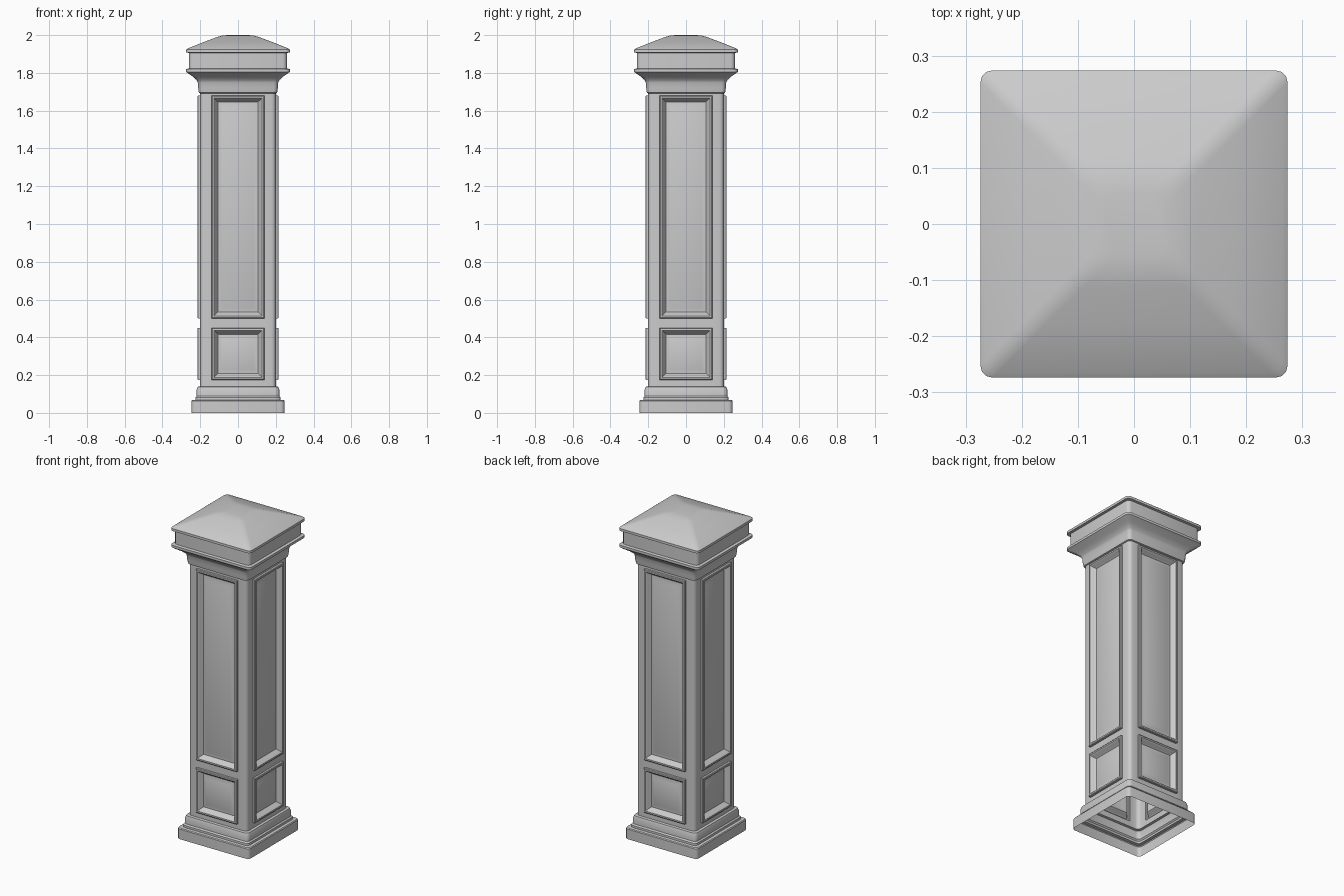
import bpy, bmesh, math
from mathutils import Matrix, Vector

if "Cube" in bpy.data.objects:
    bpy.data.objects.remove(bpy.data.objects["Cube"])

HALF = 0.20      # shaft half width
RAD = 0.022      # corner radius
PANELS = [(0.175, 0.45), (0.50, 1.68)]
PANEL_HW = 0.14


def finish(name, bm, angle=35, normals=True):
    bmesh.ops.remove_doubles(bm, verts=bm.verts, dist=1e-5)
    if normals:
        bmesh.ops.recalc_face_normals(bm, faces=bm.faces)
    me = bpy.data.meshes.new(name)
    bm.to_mesh(me)
    bm.free()
    ob = bpy.data.objects.new(name, me)
    bpy.context.collection.objects.link(ob)
    bpy.ops.object.select_all(action='DESELECT')
    ob.select_set(True)
    bpy.context.view_layer.objects.active = ob
    bpy.ops.object.shade_smooth_by_angle(angle=math.radians(angle))
    return ob


def rounded_ring(bm, h, z, r=RAD, seg=3):
    verts = []
    for q in range(4):
        c = Vector((h - r, h - r, z))
        for i in range(seg + 1):
            a = math.pi / 2 * i / seg
            p = c + Vector((r * math.cos(a), r * math.sin(a), 0))
            verts.append(bm.verts.new(Matrix.Rotation(q * math.pi / 2, 3, 'Z') @ p))
    return verts


def bridge(bm, a, b):
    n = len(a)
    for i in range(n):
        j = (i + 1) % n
        bm.faces.new((a[i], a[j], b[j], b[i]))


def square_loft(name, profile, close_top=False):
    bm = bmesh.new()
    rings = [rounded_ring(bm, h, z) for h, z in profile]
    for a, b in zip(rings, rings[1:]):
        bridge(bm, a, b)
    if close_top:
        bm.faces.new(rings[-1])
    return finish(name, bm)


# stepped plinth, open underneath
square_loft("base_plinth", [
    (0.247, 0), (0.247, 0.062), (0.243, 0.067), (0.226, 0.069), (0.226, 0.082),
    (0.219, 0.090), (0.219, 0.122), (0.214, 0.138), (0.200, 0.141)])

# flared capital and hipped cap
square_loft("capital_and_cap", [
    (0.200, 1.692), (0.207, 1.695), (0.211, 1.72), (0.213, 1.748), (0.219, 1.762),
    (0.240, 1.781), (0.262, 1.796), (0.274, 1.805), (0.274, 1.820), (0.259, 1.824),
    (0.259, 1.906), (0.274, 1.908), (0.274, 1.923), (0.265, 1.930), (0.180, 1.964),
    (0.110, 1.990), (0.085, 1.997), (0.055, 2.0)], True)

# shaft: four faces with panel openings, joined by rounded corners
bm = bmesh.new()
xs = [-HALF + RAD, -PANEL_HW, PANEL_HW, HALF - RAD]
zs = [0.14, *PANELS[0], *PANELS[1], 1.693]
for q in range(4):
    rot = Matrix.Rotation(q * math.pi / 2, 3, 'Z')
    for i in range(3):
        for k in range(5):
            if i == 1 and k in (1, 3):
                continue
            bm.faces.new([bm.verts.new(rot @ Vector((x, -HALF, z))) for x, z in (
                (xs[i], zs[k]), (xs[i + 1], zs[k]),
                (xs[i + 1], zs[k + 1]), (xs[i], zs[k + 1]))])
    for s in range(3):
        a = [-math.pi / 2 + math.pi / 6 * (s + t) for t in (0, 1)]
        pts = [(HALF - RAD + RAD * math.cos(t), -HALF + RAD + RAD * math.sin(t)) for t in a]
        for k in range(5):
            bm.faces.new([bm.verts.new(rot @ Vector((*p, z))) for p, z in (
                (pts[0], zs[k]), (pts[1], zs[k]),
                (pts[1], zs[k + 1]), (pts[0], zs[k + 1]))])
finish("shaft", bm)

# moulded panels: (inset, distance from axis)
MOULD = [(0, 0.200), (0, 0.212), (0.004, 0.215), (0.013, 0.215), (0.017, 0.211),
         (0.022, 0.203), (0.030, 0.190), (0.034, 0.186), (0.036, 0.186), (0.057, 0.194)]
for label, (z0, z1) in zip(("lower_panel", "upper_panel"), PANELS):
    for q, side in enumerate(("front", "right", "back", "left")):
        bm = bmesh.new()
        rot = Matrix.Rotation(q * math.pi / 2, 3, 'Z')
        rings = []
        for d, y in MOULD:
            w = PANEL_HW - d
            rings.append([bm.verts.new(rot @ Vector((x, -y, z))) for x, z in (
                (-w, z0 + d), (w, z0 + d), (w, z1 - d), (-w, z1 - d))])
        for a, b in zip(rings, rings[1:]):
            bridge(bm, a, b)
        bm.faces.new(rings[-1])
        finish(f"{label}_{side}", bm, 30, False)
